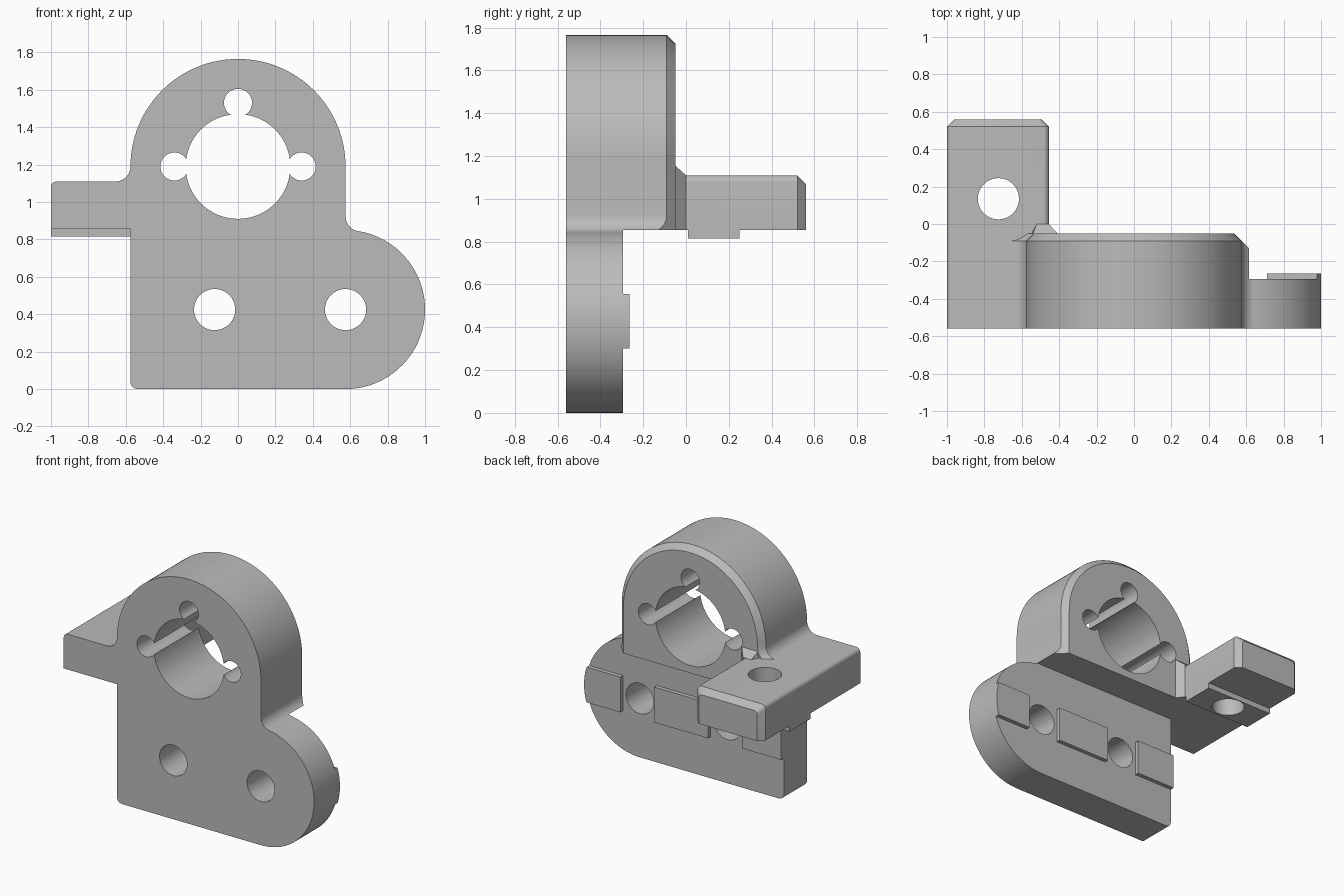
import bpy, bmesh
from math import sin, cos, pi, radians, asin, sqrt, atan2
from mathutils import Matrix

if "Cube" in bpy.data.objects:
    bpy.data.objects.remove(bpy.data.objects["Cube"])

grey = bpy.data.materials.new("machined grey")
grey.use_nodes = True
grey.diffuse_color = (0.5, 0.5, 0.5, 1)
grey.node_tree.nodes["Principled BSDF"].inputs["Base Color"].default_value = (0.5, 0.5, 0.5, 1)

FRONT, BACK, PLATE_BACK = -0.56, -0.05, -0.295
FLOOR, ARM_TOP = 0.855, 1.11      # underside of the upper block and top of the arm
HALF, BORE_Z = 0.575, 1.19
LOBE_R, HOLE_Z = 0.425, 0.425
FILLET, CH = 0.08, 0.04


def make(name, bm):
    bmesh.ops.recalc_face_normals(bm, faces=bm.faces)
    mesh = bpy.data.meshes.new(name)
    bm.to_mesh(mesh)
    bm.free()
    mesh.materials.append(grey)
    ob = bpy.data.objects.new(name, mesh)
    bpy.context.collection.objects.link(ob)
    return ob


def loft(name, rings):
    """Closed solid through rings of (x, y, z) points."""
    bm = bmesh.new()
    loops = [[bm.verts.new(p) for p in ring] for ring in rings]
    n = len(loops[0])
    for a, b in zip(loops, loops[1:]):
        for i in range(n):
            j = (i + 1) % n
            bm.faces.new((a[i], a[j], b[j], b[i]))
    bm.faces.new(loops[0])
    bm.faces.new(loops[-1])
    return make(name, bm)


def at(y, profile):
    return [(x, y, z) for x, z in profile]


def prism(name, profile, y0, y1):
    return loft(name, [at(y0, profile), at(y1, profile)])


def rect(x0, x1, z0, z1):
    return [(x0, z0), (x1, z0), (x1, z1), (x0, z1)]


def arc(cx, cz, r, a0, a1, n):
    return [(cx + r * cos(a0 + (a1 - a0) * i / n), cz + r * sin(a0 + (a1 - a0) * i / n))
            for i in range(n + 1)]


def cylinder(name, x, y, z, r, along_y=True):
    bm = bmesh.new()
    bmesh.ops.create_cone(bm, cap_ends=True, segments=64, radius1=r, radius2=r, depth=3)
    if along_y:
        bm.transform(Matrix.Rotation(pi / 2, 4, 'X'))
    bm.transform(Matrix.Translation((x, y, z)))
    return make(name, bm)


def combine(target, tool, operation):
    mod = target.modifiers.new(tool.name, 'BOOLEAN')
    mod.operation, mod.solver, mod.object = operation, 'EXACT', tool
    bpy.context.view_layer.objects.active = target
    bpy.ops.object.modifier_apply(modifier=mod.name)
    bpy.data.objects.remove(tool)


# Fillet between the block's right side and the lower lobe
fx = HALF + FILLET
fz = HOLE_Z + sqrt((LOBE_R + FILLET) ** 2 - FILLET ** 2)
tangent = atan2(fz - HOLE_Z, FILLET)
floor_angle = pi + asin((fz - FLOOR) / FILLET)

# Upper bearing block: arch with a chamfered back edge
right = arc(fx, fz, FILLET, floor_angle, pi, 8)
arch = arc(0, BORE_Z, HALF, 0, pi, 64)
left = arc(-fx, BORE_Z, FILLET, 0, -pi / 2, 10)[1:]
inner = [(-fx, 1.0), (-0.5, 1.0), (-0.5, FLOOR)]
outline = right + arch + left + inner
edge = HALF - CH
mid = ([(x, BACK - (x - edge), z) for x, z in right]
       + at(BACK - CH, arch + left + inner))
back = ([(edge, z) for x, z in right]
        + arc(0, BORE_Z, edge, 0, pi, 64)
        + arc(-fx, BORE_Z, FILLET + CH, 0, -pi / 2, 10)[1:] + inner)
bracket = loft("bracket_body", [at(FRONT, outline), mid, at(BACK, back)])

# Lower mounting plate with a round lobe on one side
plate = (arc(-HALF + CH, CH, CH, pi, 1.5 * pi, 8)
         + arc(HALF, HOLE_Z, LOBE_R, -pi / 2, tangent, 56)
         + arc(fx, fz, FILLET, pi + tangent, floor_angle, 3)[1:]
         + [(0.5, 0.9), (-HALF, 0.9)])
lower_plate = prism("lower_plate", plate, FRONT, PLATE_BACK)

# Side arm with rounded top edges and a chamfered end
X0, X1, R = -1.0, -0.455, 0.03
section = ([(X0, FLOOR), (X1, FLOOR)]
           + arc(X1 - R, ARM_TOP - R, R, 0, pi / 2, 6)
           + arc(X0 + R, ARM_TOP - R, R, pi / 2, pi, 6))
cx, half, height = (X0 + X1) / 2, (X1 - X0) / 2, ARM_TOP - FLOOR
tip = [(cx + (x - cx) * (half - CH) / half, FLOOR + (z - FLOOR) * (height - CH) / height)
       for x, z in section]
arm = loft("side_arm", [at(FRONT, section), at(0.56 - CH, section), at(0.56, tip)])

# Locating rib under the arm and sloped gusset where it leaves the block
rib = prism("arm_rib", rect(X0, X1, 0.815, 0.9), 0.01, 0.25)
wide = [(-0.56, FLOOR), (-0.41, FLOOR), (-0.41, 1.155), (-0.54, 1.155)]
narrow = [(-0.56, FLOOR), (X1, FLOOR), (X1, ARM_TOP), (-0.52, ARM_TOP)]
gusset = loft("gusset", [at(-0.15, wide), at(BACK, wide), at(0, narrow)])

for part in (arm, lower_plate, rib, gusset):
    combine(bracket, part, 'UNION')

# Bore, its three relief holes, two plate holes and the arm hole
for x, z, r in [(0, BORE_Z, 0.28), (0, 1.53, 0.075), (-0.34, BORE_Z, 0.075),
                (0.34, BORE_Z, 0.075), (-0.125, HOLE_Z, 0.11), (HALF, HOLE_Z, 0.11)]:
    combine(bracket, cylinder("hole", x, 0, z, r), 'DIFFERENCE')
combine(bracket, cylinder("arm_hole", -0.725, 0.135, 1, 0.11, False), 'DIFFERENCE')

# Raised locating keys on the back of the plate
K0, K1, KEY_BACK = 0.3, 0.555, -0.265
end = arc(HALF, HOLE_Z, LOBE_R, asin((K0 - HOLE_Z) / LOBE_R), asin((K1 - HOLE_Z) / LOBE_R), 12)
keys = [prism("right_key", rect(-HALF, -0.26, K0, K1), PLATE_BACK, KEY_BACK),
        prism("middle_key", rect(0.01, 0.44, K0, K1), PLATE_BACK, KEY_BACK),
        prism("left_key", [(0.71, K1), (0.71, K0)] + end, PLATE_BACK, KEY_BACK)]

bpy.ops.object.select_all(action='DESELECT')
for ob in [bracket] + keys:
    ob.select_set(True)
bpy.context.view_layer.objects.active = bracket
bpy.ops.object.shade_smooth_by_angle(angle=radians(25))
